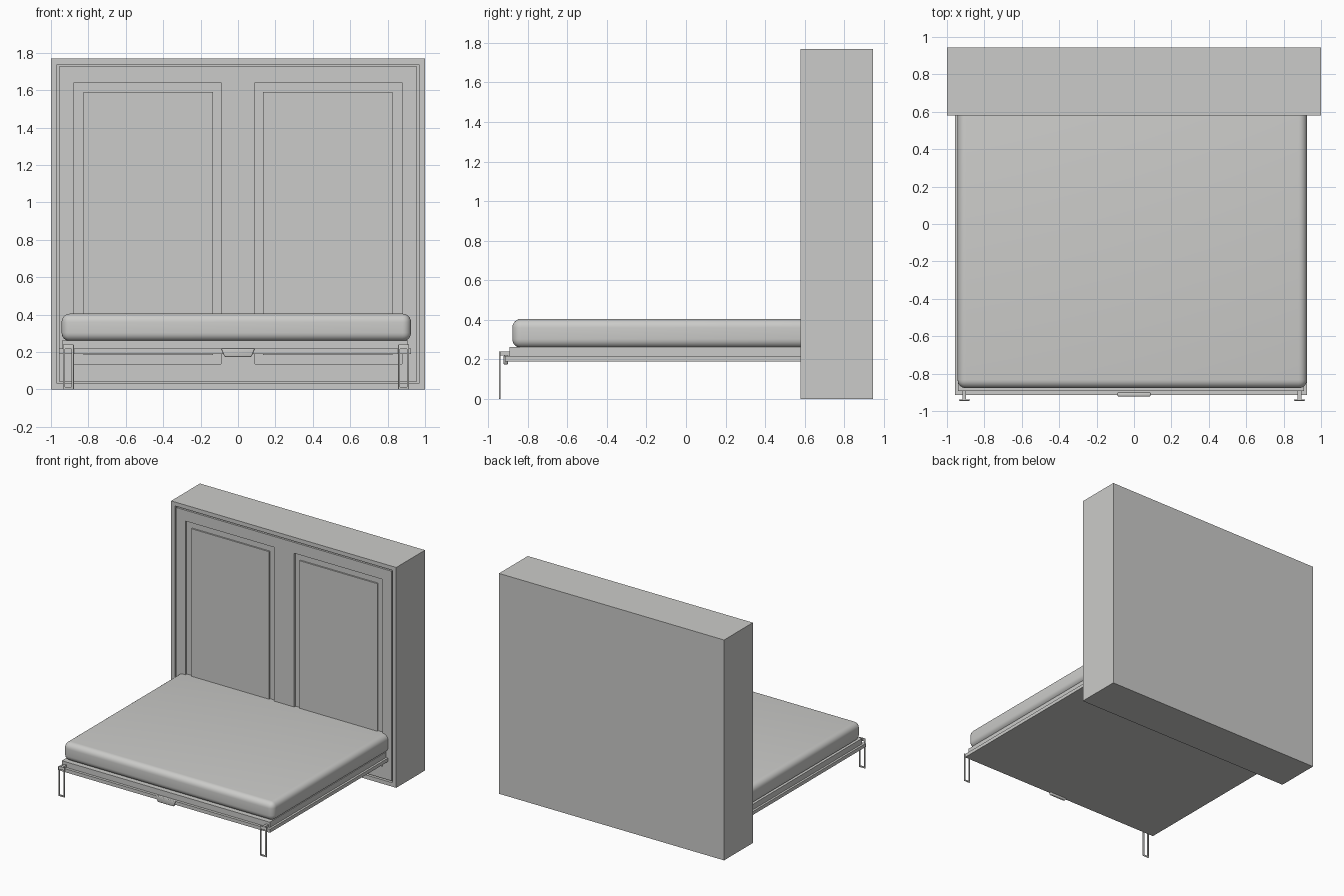
import bpy
import bmesh
import math

cube = bpy.data.objects.get("Cube")
if cube:
    bpy.data.objects.remove(cube, do_unlink=True)

# Single warm grey finish
grey = bpy.data.materials.new("warm_grey")
grey.use_nodes = True
tone = (0.6, 0.6, 0.585, 1)
grey.diffuse_color = tone
grey.node_tree.nodes["Principled BSDF"].inputs["Base Color"].default_value = tone


def box(name, x, y, z):
    """Box from (low, high) ranges on each axis."""
    bm = bmesh.new()
    bmesh.ops.create_cube(bm, size=1)
    for v in bm.verts:
        v.co = [r[0] if c < 0 else r[1] for c, r in zip(v.co, (x, y, z))]
    mesh = bpy.data.meshes.new(name)
    bm.to_mesh(mesh)
    bm.free()
    mesh.materials.append(grey)
    obj = bpy.data.objects.new(name, mesh)
    bpy.context.collection.objects.link(obj)
    return obj


def bake(obj):
    """Replace the mesh by its modified result."""
    graph = bpy.context.evaluated_depsgraph_get()
    mesh = bpy.data.meshes.new_from_object(obj.evaluated_get(graph))
    obj.modifiers.clear()
    obj.data = mesh


def cut(obj, *ranges):
    """Subtract a box from the object."""
    cutter = box("cutter", *ranges)
    cutter.hide_render = True
    mod = obj.modifiers.new("cut", 'BOOLEAN')
    mod.operation = 'DIFFERENCE'
    mod.solver = 'EXACT'
    mod.object = cutter
    bake(obj)
    bpy.data.objects.remove(cutter, do_unlink=True)


def soften(obj, width, segments):
    mod = obj.modifiers.new("bevel", 'BEVEL')
    mod.width = width
    mod.segments = segments
    bake(obj)
    bpy.ops.object.select_all(action='DESELECT')
    bpy.context.view_layer.objects.active = obj
    obj.select_set(True)
    bpy.ops.object.shade_smooth_by_angle(angle=math.radians(40))


# Wall cabinet with a front opening
front, back = 0.58, 0.945
cabinet = box("cabinet", (-1, 1), (front, back), (0, 1.77))
cut(cabinet, (-0.968, 0.968), (front - 0.1, front + 0.04), (0.032, 1.738))

# Door face set in the opening with a narrow gap and two recessed panels
door = box("door_face", (-0.957, 0.957), (front + 0.003, front + 0.05), (0.043, 1.727))
for side, name in ((-1, "right"), (1, "left")):
    span = sorted((side * 0.09, side * 0.876))
    cut(door, span, (front - 0.1, front + 0.02), (0.137, 1.64))
    span = sorted((side * 0.135, side * 0.826))
    box(name + "_door_panel", span, (front + 0.008, front + 0.03), (0.185, 1.59))

# Fold-down bed base and its upper rail
box("bed_base", (-0.957, 0.925), (-0.915, front + 0.01), (0.19, 0.218))
box("bed_rail", (-0.94, 0.908), (-0.893, front + 0.01), (0.212, 0.262))

# Mattress
mattress = box("mattress", (-0.943, 0.925), (-0.878, front + 0.07), (0.258, 0.405))
soften(mattress, 0.045, 6)

# Pull handle under the front edge
handle = box("handle", (-0.09, 0.09), (-0.922, -0.9), (0.174, 0.22))
for v in handle.data.vertices:
    if v.co.z < 0.2:
        v.co.x *= 0.8
soften(handle, 0.006, 3)

# Loop legs with brackets
for cx, name in ((-0.907, "right"), (0.885, "left")):
    leg = box(name + "_leg", (cx - 0.029, cx + 0.029), (-0.945, -0.937), (0, 0.24))
    soften(leg, 0.003, 2)
    cut(leg, (cx - 0.018, cx + 0.018), (-1, -0.9), (0.012, 0.217))
    box(name + "_leg_bracket", (cx - 0.01, cx + 0.01), (-0.94, -0.89), (0.22, 0.24))
